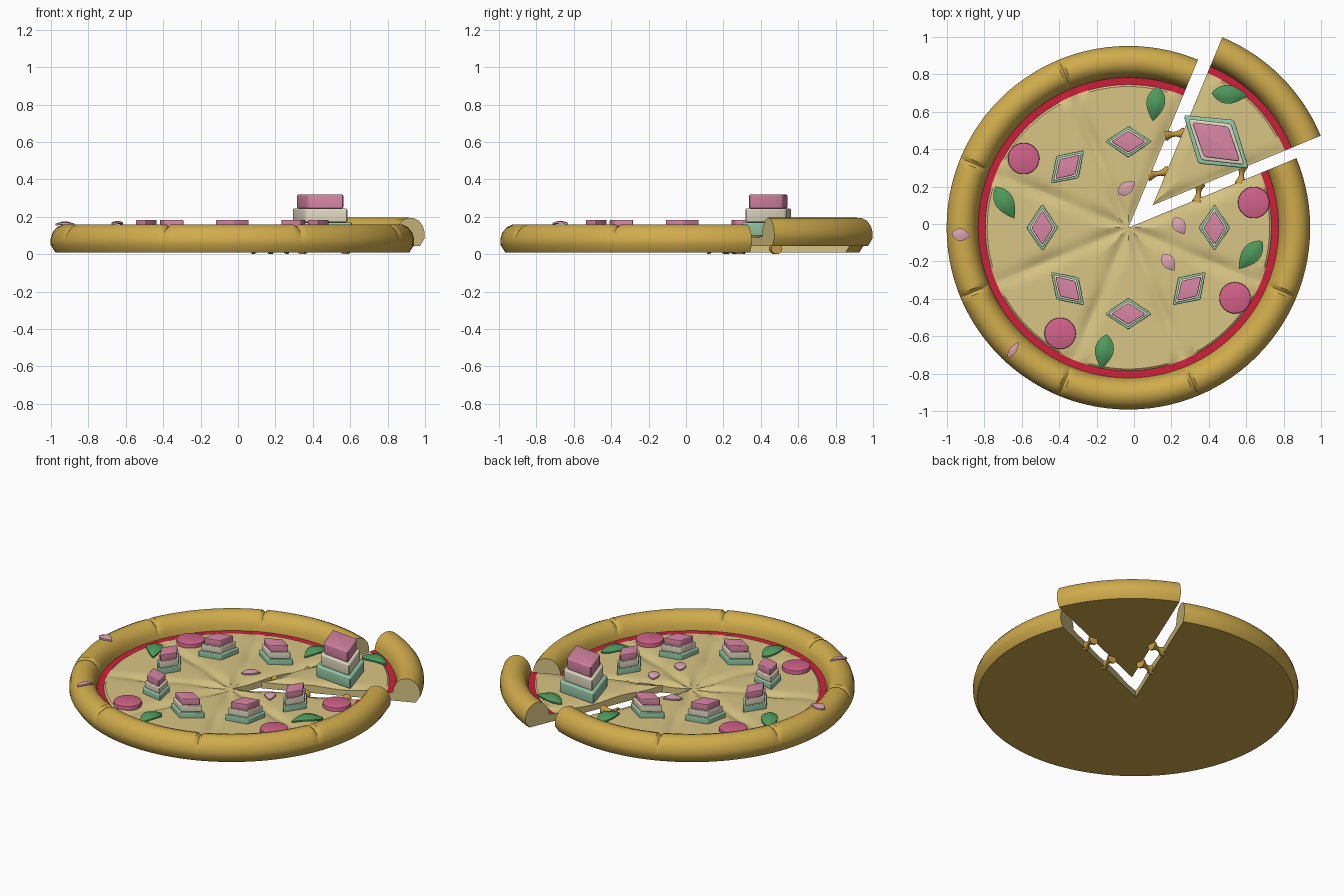
import bpy, bmesh, math
from mathutils import Vector, Matrix

if "Cube" in bpy.data.objects:
    bpy.data.objects.remove(bpy.data.objects["Cube"])


def material(name, srgb):
    lin = [((c / 255 + 0.055) / 1.055) ** 2.4 for c in srgb] + [1]
    m = bpy.data.materials.new(name)
    m.use_nodes = True
    m.diffuse_color = lin
    m.node_tree.nodes["Principled BSDF"].inputs["Base Color"].default_value = lin
    return m


CRUST = material("golden_crust", (208, 172, 76))
CHEESE = material("cheese", (216, 197, 132))
SAUCE = material("tomato_sauce", (206, 32, 58))
LEAF = material("basil_green", (78, 152, 92))
MINT = material("mint_green", (150, 202, 168))
CREAM = material("cream", (226, 217, 194))
PINK = material("pink", (216, 134, 164))
ROUND = material("deep_pink", (210, 98, 138))
PETAL = material("pale_pink", (218, 164, 178))
STRAND = material("melted_gold", (196, 156, 66))

CENTRE = Vector((-0.03, -0.02, 0))
SLICE = Vector((0.10, 0.10, 0.035))
STEP = math.pi / 4
TOP = 0.066          # height of the cheese


def finish(bm, name, mats, location=(0, 0, 0), angle=0.0, smooth=35):
    bmesh.ops.recalc_face_normals(bm, faces=bm.faces)
    me = bpy.data.meshes.new(name)
    bm.to_mesh(me)
    bm.free()
    for m in mats:
        me.materials.append(m)
    ob = bpy.data.objects.new(name, me)
    bpy.context.collection.objects.link(ob)
    ob.location = location
    ob.rotation_euler.z = angle
    bpy.ops.object.select_all(action='DESELECT')
    ob.select_set(True)
    bpy.context.view_layer.objects.active = ob
    bpy.ops.object.shade_smooth_by_angle(angle=math.radians(smooth))
    return ob


# Pie cross-section, from the bottom centre round the crust to the cheese edge
RIM = [(0, 0.008), (0.945, 0.008), (0.972, 0.05), (0.972, 0.08), (0.962, 0.115),
       (0.94, 0.143), (0.91, 0.158), (0.88, 0.16), (0.85, 0.15), (0.825, 0.125),
       (0.81, 0.095), (0.803, 0.06), (0.765, 0.058), (0.755, TOP)]
PROFILE = RIM + [(0.755 * (1 - i / 14), TOP) for i in range(1, 15)]
SAUCE_ROW = 11


def groove(r, z, offset, row, cut):
    d = r * offset
    if row >= SAUCE_ROW + 2:      # soft dips between the cheese wedges
        return z - (0.014 + 0.006 * math.sin(r * 16)) * math.exp(-(d / 0.035) ** 2)
    if 4 <= row <= 9 and not cut:  # small cracks in the crust
        return z - 0.016 * math.exp(-(d / 0.01) ** 2)
    return z


def pie(name, first, count, location):
    bm = bmesh.new()
    rows = []
    n = 20
    for k in range(count * n + 1):
        wedge, i = divmod(k, n)
        u = 0.5 - 0.5 * math.cos(math.pi * i / n)
        a = first + (wedge + u) * STEP
        offset = min(u, 1 - u) * STEP
        cut = (wedge + u) < 0.5 or (wedge + u) > count - 0.5
        rows.append([bm.verts.new((r * math.cos(a), r * math.sin(a),
                                   groove(r, z, offset, j, cut)))
                     for j, (r, z) in enumerate(PROFILE)])
    for a, b in zip(rows, rows[1:]):
        for j in range(len(PROFILE) - 1):
            f = bm.faces.new((a[j], b[j], b[j + 1], a[j + 1]))
            f.material_index = 0 if j < SAUCE_ROW else 1 if j <= SAUCE_ROW + 0 else 2
    for end in (rows[0], rows[-1]):
        bm.faces.new(end).material_index = 2
    bmesh.ops.remove_doubles(bm, verts=bm.verts, dist=1e-5)
    return finish(bm, name, [CRUST, SAUCE, CHEESE], location)


pie("pie", 1.5 * STEP, 7, CENTRE)
pie("lifted_slice", 0.5 * STEP, 1, SLICE)


# Stacks of three rounded diamonds, long axis along the rim
def diamond(name, mat, half_long, half_short, height, location, angle):
    bm = bmesh.new()
    base = bm.faces.new([bm.verts.new(p) for p in (
        (half_long, 0, 0), (0, half_short, 0), (-half_long, 0, 0), (0, -half_short, 0))])
    top = bmesh.ops.extrude_face_region(bm, geom=[base])["geom"]
    bmesh.ops.translate(bm, vec=(0, 0, height),
                        verts=[g for g in top if isinstance(g, bmesh.types.BMVert)])
    upright = [e for e in bm.edges if abs(e.verts[0].co.z - e.verts[1].co.z) > height / 2]
    bmesh.ops.bevel(bm, geom=upright, offset=height * 0.22, segments=3,
                    affect='EDGES', profile=0.5)
    rims = [e for e in bm.edges if abs(e.verts[0].co.z - e.verts[1].co.z) < 1e-5]
    bmesh.ops.bevel(bm, geom=rims, offset=height * 0.4, segments=4,
                    affect='EDGES', profile=0.5, clamp_overlap=True)
    return finish(bm, name, [mat], location, angle)


def stack(name, location, angle, size):
    layers = (("mint", MINT, 0.125, 0.084), ("cream", CREAM, 0.108, 0.07),
              ("pink", PINK, 0.092, 0.058))
    for i, (label, mat, long, short) in enumerate(layers):
        at = Vector(location) + Vector((0, 0, i * 0.041 * size))
        diamond(f"{name}_{label}_layer", mat, long * size, short * size,
                0.041 * size, at, angle)


for k in range(8):
    a = k * STEP
    spoke = Vector((math.cos(a), math.sin(a), 0))
    if k == 1:
        stack("large_stack", SLICE + spoke * 0.48 + Vector((0, 0, TOP - 0.004)),
              a + math.pi / 2 + 0.1, 1.8)
    else:
        stack(f"small_stack_{k}", CENTRE + spoke * 0.46 + Vector((0, 0, TOP - 0.006)),
              a + math.pi / 2, 1.0)

# Round toppings
for i, (x, y) in enumerate([(-0.59, 0.35), (0.64, 0.115), (0.54, -0.395), (-0.395, -0.585)]):
    bm = bmesh.new()
    bmesh.ops.create_cone(bm, cap_ends=True, segments=40, radius1=0.084, radius2=0.084,
                          depth=0.03)
    rim = [e for e in bm.edges if all(v.co.z > 0 for v in e.verts)]
    bmesh.ops.bevel(bm, geom=rim, offset=0.006, segments=2, affect='EDGES', profile=0.5)
    finish(bm, f"round_topping_{i + 1}", [ROUND], (x, y, TOP + 0.01))


# Leaf shape: pointed outline, arched along its length and creased along the middle
def blade(name, mat, tip_a, tip_b, z, width, arch, fold, thick):
    a, b = Vector(tip_a), Vector(tip_b)
    length = (b - a).length
    bm = bmesh.new()
    grid = []
    for i in range(15):
        u = i / 14
        w = width * max(math.sin(math.pi * u ** 0.85), 0.0) ** 0.9
        grid.append([bm.verts.new(((u - 0.5) * length, v * w,
                                   arch * math.sin(math.pi * u) - fold * abs(v) * w))
                     for v in (-1, -0.5, 0, 0.5, 1)])
    for p, q in zip(grid, grid[1:]):
        for j in range(4):
            bm.faces.new((p[j], q[j], q[j + 1], p[j + 1]))
    bmesh.ops.remove_doubles(bm, verts=bm.verts, dist=1e-5)
    top = bmesh.ops.extrude_face_region(bm, geom=bm.faces[:])["geom"]
    bmesh.ops.translate(bm, vec=(0, 0, thick),
                        verts=[g for g in top if isinstance(g, bmesh.types.BMVert)])
    mid, d = (a + b) / 2, b - a
    return finish(bm, name, [mat], (mid.x, mid.y, z), math.atan2(d.y, d.x), 40)


LEAVES = [((0.13, 0.735), (0.10, 0.55), 0), ((0.415, 0.70), (0.605, 0.685), SLICE.z),
          ((-0.74, 0.20), (-0.64, 0.03), 0), ((0.685, -0.09), (0.56, -0.24), 0),
          ((-0.145, -0.59), (-0.175, -0.775), 0)]
for i, (a, b, lift) in enumerate(LEAVES):
    blade(f"leaf_{i + 1}", LEAF, a, b, TOP + lift + 0.004, 0.05, 0.032, 0.3, 0.01)

# Small petals, two of them resting on the crust
PETALS = [((-0.085, 0.16), (0.005, 0.225), TOP), ((0.215, 0.035), (0.27, -0.055), TOP),
          ((0.155, -0.16), (0.215, -0.25), TOP), ((-0.975, -0.05), (-0.875, -0.065), 0.153),
          ((-0.675, -0.715), (-0.615, -0.63), 0.156)]
for i, (a, b, z) in enumerate(PETALS):
    blade(f"petal_{i + 1}", PETAL, a, b, z, 0.018 if i == 4 else 0.034, 0.012, 0.15, 0.01)

# Hourglass strands stretching from the pie to the slice
STRANDS = [((0.165, 0.475), (0.27, 0.485)), ((0.075, 0.26), (0.185, 0.28)),
           ((0.34, 0.115), (0.35, 0.215)), ((0.57, 0.215), (0.58, 0.315))]
for i, (a, b) in enumerate(STRANDS):
    a, b = Vector((*a, 0.03)), Vector((*b, 0.03))
    bm = bmesh.new()
    rings = []
    for k in range(11):
        t = k / 5 - 1
        r = 0.013 + 0.017 * min(1, abs(t) * 1.3) ** 2
        rings.append([bm.verts.new((t * (b - a).length / 2, r * math.cos(s * math.pi / 8),
                                    r * math.sin(s * math.pi / 8))) for s in range(16)])
    for p, q in zip(rings, rings[1:]):
        for s in range(16):
            bm.faces.new((p[s], q[s], q[(s + 1) % 16], p[(s + 1) % 16]))
    bm.faces.new(rings[0])
    bm.faces.new(rings[-1])
    finish(bm, f"strand_{i + 1}", [STRAND], (a + b) / 2, math.atan2(b.y - a.y, b.x - a.x))
